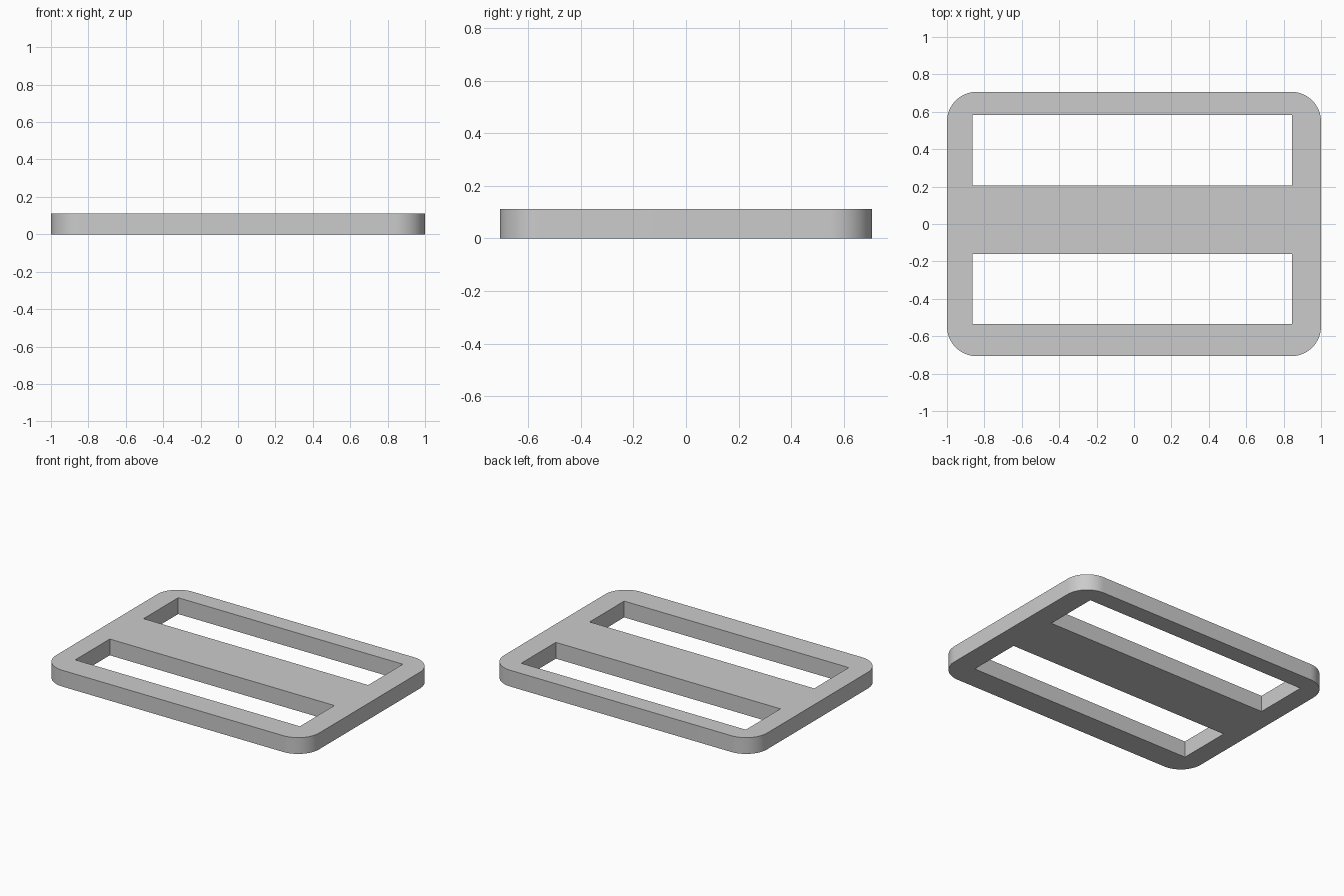
import bpy, bmesh, math

cube = bpy.data.objects.get("Cube")
if cube:
    bpy.data.objects.remove(cube, do_unlink=True)

HALF_X, HALF_Y, HEIGHT = 1.0, 0.707, 0.112
CORNER = 0.16

grey = bpy.data.materials.new("plain_grey")
grey.use_nodes = True
colour = (0.6, 0.6, 0.6, 1)
grey.diffuse_color = colour
grey.node_tree.nodes["Principled BSDF"].inputs["Base Color"].default_value = colour


def box(name, x0, x1, y0, y1, z0, z1, radius=0):
    """Box between two corners, with optionally rounded upright edges."""
    bm = bmesh.new()
    bmesh.ops.create_cube(bm, size=1)
    for v in bm.verts:
        v.co.x = x1 if v.co.x > 0 else x0
        v.co.y = y1 if v.co.y > 0 else y0
        v.co.z = z1 if v.co.z > 0 else z0
    if radius:
        upright = [e for e in bm.edges
                   if abs(e.verts[0].co.z - e.verts[1].co.z) > 0.01]
        bmesh.ops.bevel(bm, geom=upright, offset=radius, segments=16,
                        profile=0.5, affect='EDGES')
    mesh = bpy.data.meshes.new(name)
    bm.to_mesh(mesh)
    bm.free()
    obj = bpy.data.objects.new(name, mesh)
    bpy.context.collection.objects.link(obj)
    mesh.materials.append(grey)
    return obj


# Rounded plate
buckle = box("strap_buckle", -HALF_X, HALF_X, -HALF_Y, HALF_Y, 0, HEIGHT, CORNER)
bpy.ops.object.select_all(action='DESELECT')
buckle.select_set(True)
bpy.context.view_layer.objects.active = buckle

# Two strap slots, slightly off centre, cut right through
for name, y0, y1 in (("front_slot", -0.535, -0.16), ("back_slot", 0.207, 0.583)):
    cutter = box(name, -0.863, 0.845, y0, y1, -0.1, HEIGHT + 0.1)
    cutter.hide_render = True
    cut = buckle.modifiers.new(name, 'BOOLEAN')
    cut.operation = 'DIFFERENCE'
    cut.solver = 'EXACT'
    cut.object = cutter
    bpy.ops.object.modifier_apply(modifier=cut.name)
    bpy.data.objects.remove(cutter, do_unlink=True)

# Smooth rounded corners, crisp rims
bpy.ops.object.shade_smooth_by_angle(angle=math.radians(30))
